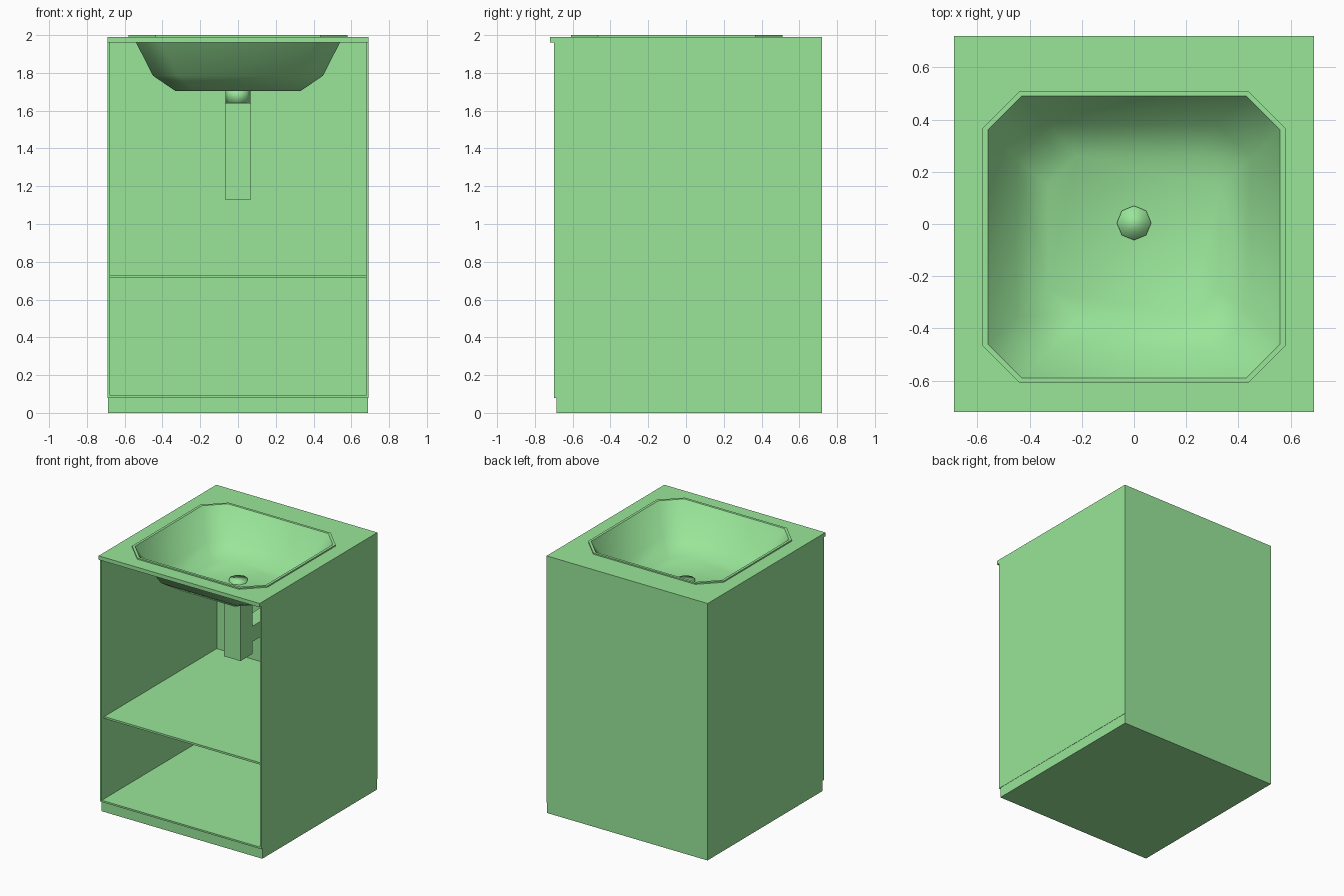
import bpy, bmesh

old = bpy.data.objects.get("Cube")
if old:
    bpy.data.objects.remove(old, do_unlink=True)

green = bpy.data.materials.new("light_green")
green.use_nodes = True
colour = (0.319, 0.787, 0.319, 1)
green.diffuse_color = colour
green.node_tree.nodes["Principled BSDF"].inputs["Base Color"].default_value = colour


def finish(name, bm, smooth=False):
    mesh = bpy.data.meshes.new(name)
    bm.to_mesh(mesh)
    bm.free()
    mesh.materials.append(green)
    for p in mesh.polygons:
        p.use_smooth = smooth
    obj = bpy.data.objects.new(name, mesh)
    bpy.context.collection.objects.link(obj)
    return obj


def box(name, x, y, z):
    bm = bmesh.new()
    bmesh.ops.create_cube(bm, size=1)
    for v in bm.verts:
        for i, (lo, hi) in enumerate((x, y, z)):
            v.co[i] = lo if v.co[i] < 0 else hi
    return finish(name, bm)


def octagon(hx, hy, cut, z, cy=-0.05):
    """Rectangle with cut corners, counter-clockwise."""
    a, b = hx - cut, hy - cut
    pts = [(hx, -b), (hx, b), (a, hy), (-a, hy),
           (-hx, b), (-hx, -b), (-a, -hy), (a, -hy)]
    return [(px, py + cy, z) for px, py in pts]


def loft(name, rings, closed=False, cap=False, smooth=False):
    bm = bmesh.new()
    loops = [[bm.verts.new(p) for p in ring] for ring in rings]
    pairs = list(zip(loops, loops[1:]))
    if closed:
        pairs.append((loops[-1], loops[0]))
    for a, b in pairs:
        for i in range(8):
            j = (i + 1) % 8
            bm.faces.new((a[i], a[j], b[j], b[i]))
    if cap:
        bm.faces.new(loops[-1])
    bmesh.ops.remove_doubles(bm, verts=bm.verts, dist=0.0001)
    return finish(name, bm, smooth)


# Cabinet carcass, open at the front
W, BACK, FRONT, T = 0.69, 0.72, -0.70, 0.013
inner = (-W + T, W - T)
box("plinth", (-W + 0.002, W - 0.002), (-0.685, BACK), (0, 0.08))
box("right_panel", (-W, -W + T), (FRONT, BACK), (0.08, 1.96))
box("left_panel", (W - T, W), (FRONT, BACK), (0.08, 1.96))
box("back_panel", inner, (BACK - T, BACK), (0.08, 1.96))
box("bottom_panel", inner, (FRONT, BACK - T), (0.08, 0.093))
box("shelf", inner, (-0.67, BACK - T), (0.715, 0.73))

# Countertop with an opening for the basin
loft("countertop", [octagon(W, 0.72, 0, 1.96, 0), octagon(W, 0.72, 0, 1.99, 0),
                    octagon(0.565, 0.545, 0.135, 1.99),
                    octagon(0.565, 0.545, 0.135, 1.96)], closed=True)

# Basin rim and bowl
loft("basin_rim", [octagon(0.58, 0.56, 0.143, 1.99), octagon(0.58, 0.56, 0.143, 2.0),
                   octagon(0.56, 0.54, 0.13, 2.0)])
loft("basin_bowl", [octagon(0.56, 0.54, 0.13, 2.0), octagon(0.45, 0.43, 0.13, 1.785),
                    octagon(0.33, 0.31, 0.11, 1.703)], cap=True, smooth=True)

# Drain and waste pipes
bm = bmesh.new()
bmesh.ops.create_cone(bm, cap_ends=True, segments=8, radius1=0.066, radius2=0.066, depth=0.08)
bmesh.ops.translate(bm, verts=bm.verts, vec=(0, 0.004, 1.68))
finish("drain", bm, smooth=True)
box("drain_trap", (-0.07, 0.07), (-0.07, 0.075), (1.13, 1.64))
box("waste_pipe", (-0.065, 0.065), (0.075, BACK - T), (1.22, 1.34))
